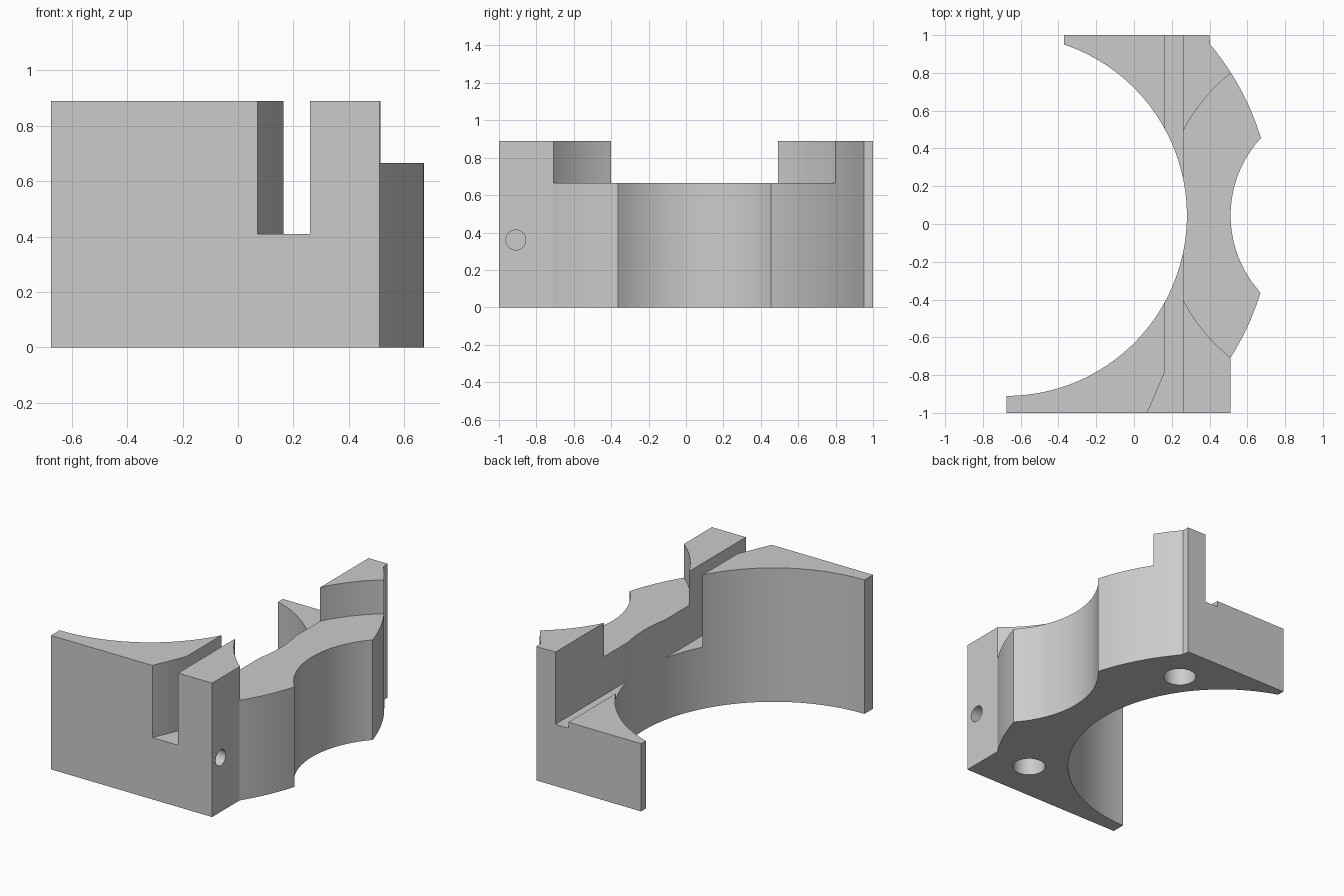
import bpy, bmesh
from math import atan2, cos, sin, hypot, radians, pi
from mathutils import Matrix

cube = bpy.data.objects.get("Cube")
if cube:
    bpy.data.objects.remove(cube, do_unlink=True)

grey = bpy.data.materials.new("plain grey")
grey.use_nodes = True
colour = (0.6, 0.6, 0.6, 1)
grey.diffuse_color = colour
grey.node_tree.nodes["Principled BSDF"].inputs["Base Color"].default_value = colour

MID = 0.045                 # y of the symmetry line of the bores
BORE = (-0.675, MID)        # centre of the large bore and outer rim
SCOOP = (1.115, MID)        # centre of the side scoop


def arc(centre, start, end, steps):
    """Points on a circle through start, turning the short way to end."""
    a = atan2(start[1] - centre[1], start[0] - centre[0])
    b = atan2(end[1] - centre[1], end[0] - centre[0])
    turn = (b - a + pi) % (2 * pi) - pi
    r = hypot(start[0] - centre[0], start[1] - centre[1])
    return [(centre[0] + r * cos(a + turn * i / steps),
             centre[1] + r * sin(a + turn * i / steps)) for i in range(steps + 1)]


def add_object(name, bm):
    bmesh.ops.recalc_face_normals(bm, faces=bm.faces[:])
    mesh = bpy.data.meshes.new(name)
    bm.to_mesh(mesh)
    bm.free()
    mesh.materials.append(grey)
    obj = bpy.data.objects.new(name, mesh)
    bpy.context.collection.objects.link(obj)
    return obj


def prism(name, outline, bottom, top):
    bm = bmesh.new()
    face = bm.faces.new([bm.verts.new((x, y, bottom)) for x, y in outline])
    side = bmesh.ops.extrude_face_region(bm, geom=[face])["geom"]
    verts = [v for v in side if isinstance(v, bmesh.types.BMVert)]
    bmesh.ops.translate(bm, verts=verts, vec=(0, 0, top - bottom))
    return add_object(name, bm)


def cylinder(name, centre, radius, depth, steps=48, axis="Z"):
    bm = bmesh.new()
    turn = Matrix.Rotation(radians(90), 4, "Y") if axis == "X" else Matrix()
    bmesh.ops.create_cone(bm, cap_ends=True, segments=steps, radius1=radius, radius2=radius,
                          depth=depth, matrix=Matrix.Translation(centre) @ turn)
    return add_object(name, bm)


# Main body: plan outline with outer rim, side scoop and large bore
outline = [(-0.675, -1), (0.51, -1)]
outline += arc(BORE, (0.51, -0.71), (0.672, -0.365), 16)
outline += arc(SCOOP, (0.672, -0.365), (0.672, 0.455), 40)[1:]
outline += arc(BORE, (0.672, 0.455), (0.40, 0.95), 20)[1:]
outline += [(0.40, 1), (-0.37, 1)]
outline += arc(BORE, (-0.37, 0.95), (-0.675, -0.91), 90)
body = prism("bracket_body", outline, 0, 0.89)

# Cutters: flared slot, low rear wing, raised-step clearance and blind holes
slot = [(0.165, 1.1), (0.165, -0.78), (0.027, -1.1), (0.26, -1.1), (0.26, 1.1)]
wing = [(-0.6, 0.3), (0.2, 0.3), (0.2, 1.2), (-0.6, 1.2)]
cutters = [
    prism("slot_cutter", slot, 0.41, 1.1),
    prism("rear_wing_cutter", wing, 0.45, 1.2),
    cylinder("step_cutter", (*SCOOP, 1.165), 0.965, 1.0, 160),
    cylinder("side_hole_cutter", (0.51, -0.91, 0.36), 0.053, 0.46, 32, "X"),
]
for y in (-0.727, 0.727):
    cutters.append(cylinder("base_hole_cutter", (0.24, y, 0), 0.1, 0.5))

for cutter in cutters:
    cut = body.modifiers.new(cutter.name, "BOOLEAN")
    cut.operation = "DIFFERENCE"
    cut.solver = "EXACT"
    cut.object = cutter

# Bake the cuts and discard the cutters
bpy.context.view_layer.update()
graph = bpy.context.evaluated_depsgraph_get()
baked = bpy.data.meshes.new_from_object(body.evaluated_get(graph))
body.modifiers.clear()
body.data = baked
for cutter in cutters:
    bpy.data.objects.remove(cutter, do_unlink=True)

bpy.ops.object.select_all(action="DESELECT")
body.select_set(True)
bpy.context.view_layer.objects.active = body
bpy.ops.object.shade_smooth_by_angle(angle=radians(25))
